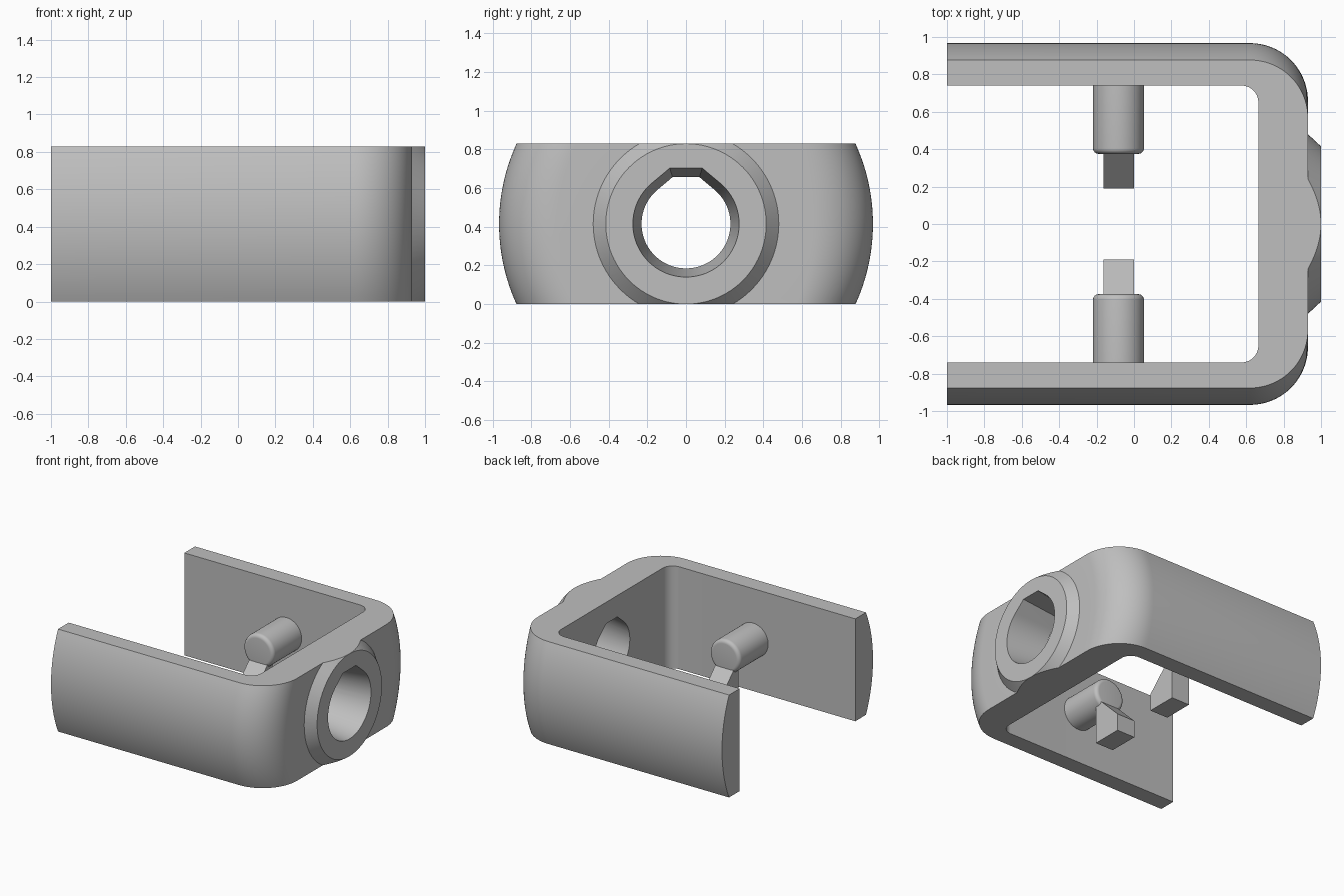
import bpy, bmesh, math

cube = bpy.data.objects.get("Cube")
if cube:
    bpy.data.objects.remove(cube)

HEIGHT = 0.83
MID = HEIGHT / 2
BULGE_R = 1.0

grey = bpy.data.materials.new("plain grey")
grey.use_nodes = True
colour = (0.52, 0.52, 0.52, 1)
grey.diffuse_color = colour
grey.node_tree.nodes["Principled BSDF"].inputs["Base Color"].default_value = colour


def finish(name, bm):
    """Turn a bmesh into a named grey object."""
    bmesh.ops.recalc_face_normals(bm, faces=bm.faces)
    mesh = bpy.data.meshes.new(name)
    bm.to_mesh(mesh)
    bm.free()
    mesh.materials.append(grey)
    obj = bpy.data.objects.new(name, mesh)
    bpy.context.collection.objects.link(obj)
    return obj


def activate(obj):
    bpy.ops.object.select_all(action="DESELECT")
    obj.select_set(True)
    bpy.context.view_layer.objects.active = obj


def smooth(obj):
    activate(obj)
    bpy.ops.object.shade_smooth_by_angle(angle=math.radians(25))


def combine(target, tool, operation):
    """Apply a boolean and remove its helper."""
    activate(target)
    mod = target.modifiers.new(operation.lower(), "BOOLEAN")
    mod.operation, mod.solver, mod.object = operation, "EXACT", tool
    bpy.ops.object.modifier_apply(modifier=mod.name)
    bpy.data.objects.remove(tool)


def loft(bm, rings):
    """Skin closed rings of points and cap both ends."""
    loops = [[bm.verts.new(p) for p in ring] for ring in rings]
    n = len(loops[0])
    for a, b in zip(loops, loops[1:]):
        for i in range(n):
            j = (i + 1) % n
            bm.faces.new((a[i], a[j], b[j], b[i]))
    bm.faces.new(loops[0])
    bm.faces.new(loops[-1])


def u_path(x, y, radius, z, steps=20):
    """Half-open U with rounded corners, from the -y arm to the +y arm."""
    half = [(-1.0, -y, z)]
    for i in range(steps + 1):
        a = math.pi / 2 * i / steps
        half.append((x - radius + radius * math.sin(a),
                     -y + radius - radius * math.cos(a), z))
    return half + [(px, -py, pz) for px, py, pz in reversed(half)]


# Bracket: U outline whose outer side bulges with height
bm = bmesh.new()
levels = 28
rings = []
for k in range(levels + 1):
    z = HEIGHT * k / levels
    y = 0.967 - BULGE_R + math.sqrt(BULGE_R ** 2 - (z - MID) ** 2)
    outer = u_path(0.93, y, 0.31, z)
    inner = u_path(0.665, 0.74, 0.09, z)
    rings.append(outer + inner[::-1])
loft(bm, rings)
bracket = finish("bracket", bm)


# Conical boss, trimmed to the bracket height
def circle(x, radius, steps=96):
    return [(x, radius * math.cos(math.tau * i / steps),
             MID + radius * math.sin(math.tau * i / steps)) for i in range(steps)]


bm = bmesh.new()
loft(bm, [circle(0.90, 0.508), circle(1.0, 0.415)])
for z, side in ((0, -1), (HEIGHT, 1)):
    cut = bmesh.ops.bisect_plane(bm, geom=bm.verts[:] + bm.edges[:] + bm.faces[:],
                                 plane_co=(0, 0, z), plane_no=(0, 0, side),
                                 clear_outer=True)
    edges = [e for e in cut["geom_cut"] if isinstance(e, bmesh.types.BMEdge)]
    bmesh.ops.holes_fill(bm, edges=edges)
combine(bracket, finish("boss", bm), "UNION")


# Tapered hole with a flat-topped teardrop section
def teardrop(x, radius, steps=64):
    top, start = radius * 1.05, math.radians(50)
    sweep = math.pi + 2 * start
    pts = [(x, radius * math.cos(start - sweep * i / steps),
            MID + radius * math.sin(start - sweep * i / steps))
           for i in range(steps + 1)]
    w = (radius - top * math.sin(start)) / math.cos(start)
    return pts + [(x, -w, MID + top), (x, w, MID + top)]


slope = (0.275 - 0.23) / (1.0 - 0.665)
bm = bmesh.new()
loft(bm, [teardrop(x, 0.275 + slope * (x - 1.0)) for x in (0.6, 1.05)])
combine(bracket, finish("hole_cutter", bm), "DIFFERENCE")
smooth(bracket)

# Pins with rounded tips, each with a sloped support block
PIN_X, PIN_R, FILLET = -0.083, 0.136, 0.03
for side, word in ((1, "back"), (-1, "front")):
    profile = [(0.75, PIN_R)]
    for i in range(7):
        a = math.pi / 2 * i / 6
        profile.append((0.375 + FILLET * (1 - math.sin(a)),
                        PIN_R - FILLET * (1 - math.cos(a))))
    bm = bmesh.new()
    loft(bm, [[(PIN_X + r * math.cos(math.tau * i / 48), side * y,
                MID + r * math.sin(math.tau * i / 48)) for i in range(48)]
              for y, r in profile])
    smooth(finish(word + "_pin", bm))

    bm = bmesh.new()
    outline = ((0.19, 0), (0.44, 0), (0.44, 0.39), (0.19, 0.14))
    loft(bm, [[(x, side * y, z) for y, z in outline] for x in (-0.163, 0.0)])
    finish(word + "_support_block", bm)
